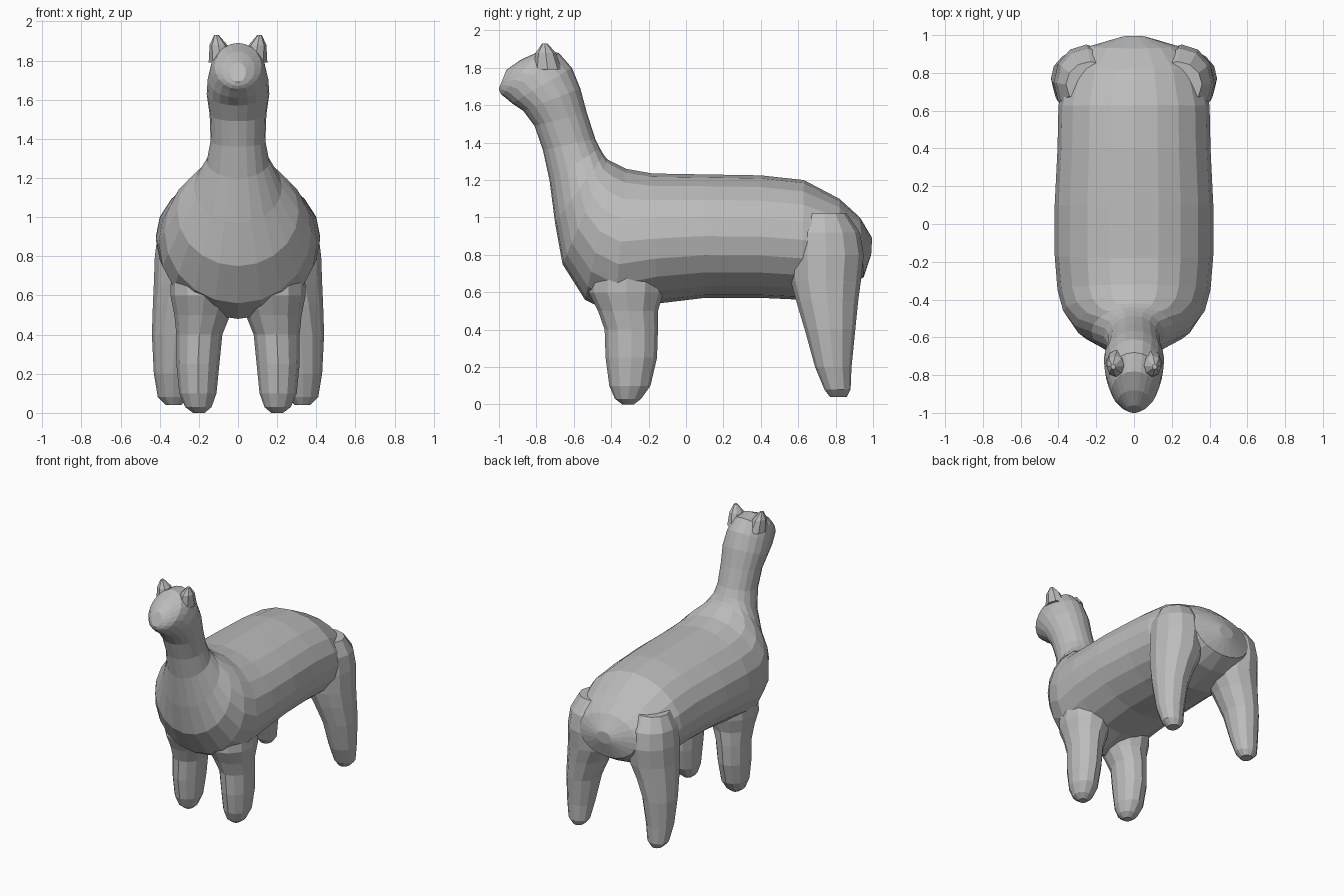
import bpy, bmesh
from math import sin, cos, pi
from mathutils import Vector

cube = bpy.data.objects.get("Cube")
if cube:
    bpy.data.objects.remove(cube, do_unlink=True)

wool = bpy.data.materials.new("grey wool")
wool.use_nodes = True
GREY = (0.5, 0.5, 0.5, 1)
wool.diffuse_color = GREY
wool.node_tree.nodes["Principled BSDF"].inputs["Base Color"].default_value = GREY


def loft(name, rings, sides):
    """Skin a closed tube over rings of (centre, half axis a, half axis b)."""
    bm = bmesh.new()
    loops = []
    for c, a, b in rings:
        angles = [2 * pi * i / sides for i in range(sides)]
        loops.append([bm.verts.new(c + a * cos(t) + b * sin(t)) for t in angles])
    for lo, hi in zip(loops, loops[1:]):
        for i in range(sides):
            j = (i + 1) % sides
            bm.faces.new((lo[i], lo[j], hi[j], hi[i]))
    bm.faces.new(loops[0])
    bm.faces.new(loops[-1])
    bmesh.ops.recalc_face_normals(bm, faces=bm.faces)
    mesh = bpy.data.meshes.new(name)
    bm.to_mesh(mesh)
    bm.free()
    mesh.materials.append(wool)
    obj = bpy.data.objects.new(name, mesh)
    bpy.context.collection.objects.link(obj)
    return obj


def leg(name, side, sections):
    """Sections: z, inner x, outer x, front y, back y."""
    rings = []
    for z, x0, x1, y0, y1 in sections:
        centre = Vector((side * (x0 + x1) / 2, (y0 + y1) / 2, z))
        rings.append((centre, Vector(((x1 - x0) / 2, 0, 0)), Vector((0, (y1 - y0) / 2, 0))))
    return loft(name, rings, 12)


# Trunk, neck and head: upper y, z, lower y, z, half width, from rump to nose
SPINE = [
    (.995, .89, .99, .80, .06), (.93, 1.0, .95, .68, .24), (.82, 1.1, .83, .61, .35),
    (.63, 1.2, .62, .56, .40), (.4, 1.225, .4, .57, .405), (.1, 1.23, .1, .57, .42),
    (-.18, 1.235, -.15, .54, .42), (-.32, 1.26, -.38, .48, .405), (-.38, 1.29, -.54, .56, .375),
    (-.42, 1.31, -.66, .75, .31), (-.44, 1.335, -.70, .97, .225), (-.46, 1.37, -.73, 1.2, .16),
    (-.485, 1.42, -.765, 1.36, .14), (-.53, 1.56, -.81, 1.49, .145), (-.565, 1.69, -.87, 1.57, .16),
    (-.61, 1.80, -.93, 1.61, .155), (-.68, 1.88, -.965, 1.64, .14), (-.78, 1.89, -.985, 1.655, .12),
    (-.88, 1.845, -.995, 1.67, .085), (-.96, 1.79, -1.0, 1.69, .04)]
rings = []
for ty, tz, by, bz, w in SPINE:
    top, low = Vector((0, ty, tz)), Vector((0, by, bz))
    rings.append(((top + low) / 2, Vector((w, 0, 0)), (top - low) / 2))
body = loft("body_neck_and_head", rings, 20)

# Legs, from the foot up into the trunk
FRONT = [(0, .17, .23, -.34, -.28), (.03, .135, .27, -.38, -.24), (.1, .11, .3, -.41, -.19),
         (.25, .095, .315, -.43, -.155), (.4, .08, .315, -.435, -.15), (.5, .04, .325, -.47, -.15),
         (.6, .0, .345, -.52, -.12), (.8, .02, .34, -.5, -.12)]
HIND = [(.04, .29, .37, .77, .86), (.08, .255, .41, .74, .88), (.2, .235, .43, .69, .885),
        (.4, .2, .44, .635, .905), (.55, .14, .435, .59, .92), (.66, .08, .43, .56, .935),
        (.8, .08, .425, .55, .95), (.92, .08, .41, .56, .93), (1.02, .1, .36, .62, .86)]
parts = []
for side, label in ((1, "left"), (-1, "right")):
    parts.append(leg("front_leg_" + label, side, FRONT))
    parts.append(leg("hind_leg_" + label, side, HIND))
    # Small pointed ear
    ear = [(Vector((side * x, y, z)), Vector((r, 0, 0)), Vector((0, r * 1.2, 0)))
           for x, y, z, r in ((.085, -.74, 1.79, .065), (.1, -.75, 1.88, .045), (.11, -.755, 1.93, .012))]
    parts.append(loft("ear_" + label, ear, 8))

# Weld everything into one skin
for part in parts:
    mod = body.modifiers.new("weld_" + part.name, "BOOLEAN")
    mod.operation = "UNION"
    mod.solver = "EXACT"
    mod.object = part
    part.hide_render = True
    part.hide_set(True)
graph = bpy.context.evaluated_depsgraph_get()
body.data = bpy.data.meshes.new_from_object(body.evaluated_get(graph))
body.modifiers.clear()
for part in parts:
    bpy.data.objects.remove(part, do_unlink=True)
